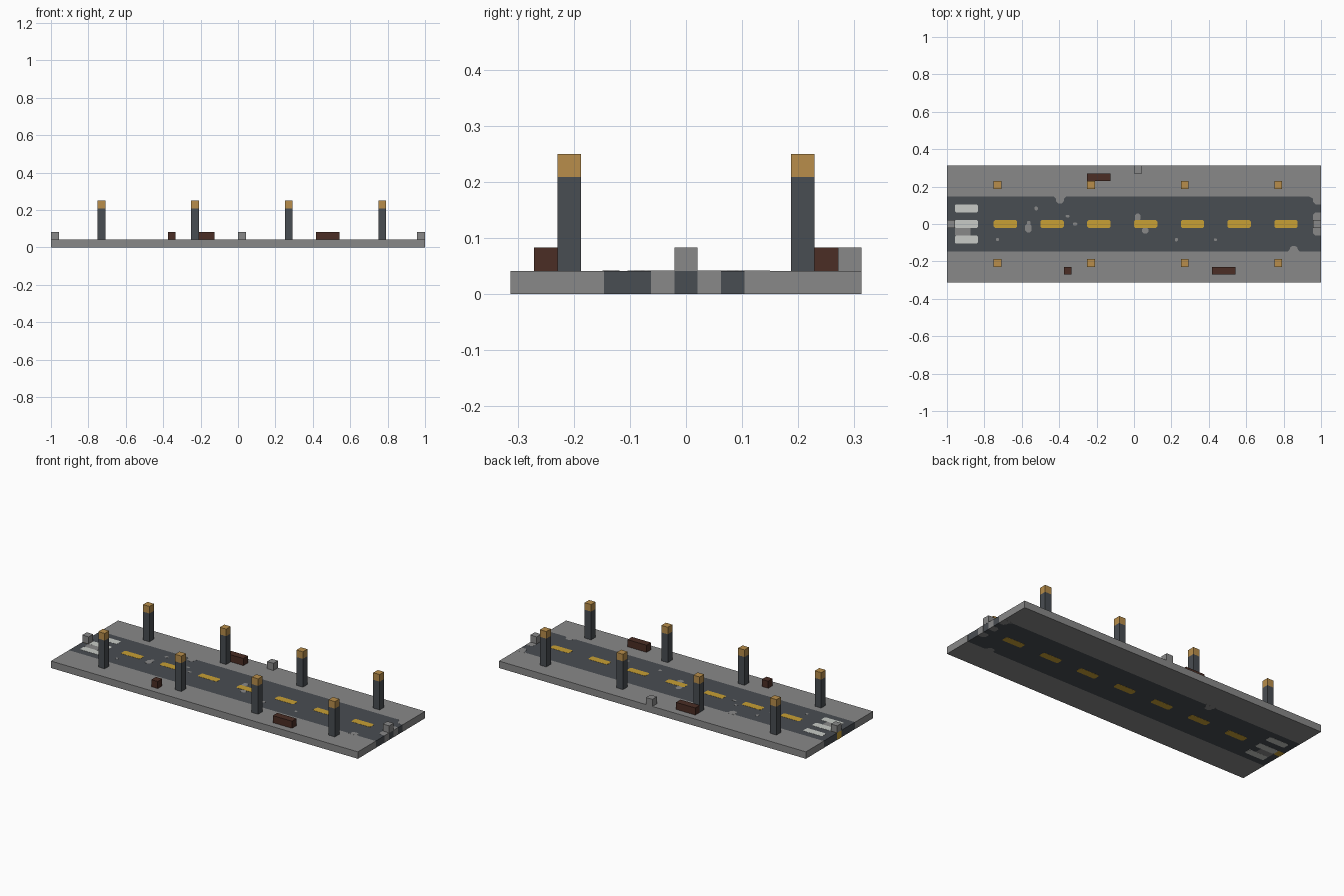
import bpy
import bmesh
from mathutils import Vector

old = bpy.data.objects.get("Cube")
if old:
    bpy.data.objects.remove(old, do_unlink=True)

U = 1 / 24            # one block of the layout
TOP = U               # walking surface height
ROAD = 3.5 * U        # half width of the road


def material(name, rgb):
    m = bpy.data.materials.new(name)
    m.use_nodes = True
    m.diffuse_color = (*rgb, 1)
    m.node_tree.nodes["Principled BSDF"].inputs["Base Color"].default_value = (*rgb, 1)
    return m


CONCRETE = material("concrete grey", (0.25, 0.25, 0.25))
ASPHALT = material("asphalt", (0.066, 0.074, 0.084))
YELLOW = material("line yellow", (0.58, 0.35, 0.035))
WHITE = material("crossing white", (0.58, 0.60, 0.57))
LAMP = material("lamp amber", (0.48, 0.27, 0.07))
BROWN = material("dark wood", (0.07, 0.027, 0.018))


def prism(name, outline, z0, z1, mat):
    """Extrude a flat outline between two heights."""
    bm = bmesh.new()
    face = bm.faces.new([bm.verts.new((x, y, z0)) for x, y in outline])
    new = bmesh.ops.extrude_face_region(bm, geom=[face])["geom"]
    verts = [v for v in new if isinstance(v, bmesh.types.BMVert)]
    bmesh.ops.translate(bm, verts=verts, vec=Vector((0, 0, z1 - z0)))
    bmesh.ops.recalc_face_normals(bm, faces=bm.faces)
    mesh = bpy.data.meshes.new(name)
    bm.to_mesh(mesh)
    bm.free()
    mesh.materials.append(mat)
    obj = bpy.data.objects.new(name, mesh)
    bpy.context.collection.objects.link(obj)
    return obj


def rect(x, y, w, d, cut=0.0):
    """Rectangle centred on x, y with optionally clipped corners."""
    a, b = w / 2, d / 2
    if not cut:
        return [(x - a, y - b), (x + a, y - b), (x + a, y + b), (x - a, y + b)]
    return [(x - a + cut, y - b), (x + a - cut, y - b), (x + a, y - b + cut),
            (x + a, y + b - cut), (x + a - cut, y + b), (x - a + cut, y + b),
            (x - a, y + b - cut), (x - a, y - b + cut)]


def block(name, x, y, z, w, d, h, mat):
    return prism(name, rect(x, y, w, d), z, z + h, mat)


# Thin layers keep the painted shapes just clear of the slab
LOW, GREY_TOP, PAINT_TOP = 0.0006, TOP + 0.0004, TOP + 0.0008

# Road and pavements
block("road", 0, 0, LOW, 2 - 0.001, 2 * ROAD, TOP - LOW, ASPHALT)
for side, label in ((-1, "front"), (1, "back")):
    block(label + "_pavement", 0, side * 5.5 * U, LOW, 2, 4 * U, TOP - LOW, CONCRETE)

# Centre line dashes
for i in range(7):
    x = -0.6875 + i * 0.25
    prism("centre_dash", rect(x, 0, 3 * U, U, 0.007), 0, PAINT_TOP, YELLOW)
block("end_dash", -1 + U / 2, 0, 0, U, U, PAINT_TOP, YELLOW)

# Crossing stripes with worn concrete between two of them
for k in (-2, 0, 2):
    prism("crossing_stripe", rect(-1 + 2.5 * U, k * U, 3 * U, U, 0.006), 0, PAINT_TOP, WHITE)
block("worn_crossing", -1 + 2 * U, -U, 0.0003, 2 * U, U, GREY_TOP, CONCRETE)

# Crumbled notches where the pavement spills onto the road
NOTCH = [(-0.036, 0.004), (-0.022, -0.010), (-0.020, -0.026), (-0.010, -0.036),
         (0.010, -0.036), (0.020, -0.026), (0.022, -0.010), (0.036, 0.004)]
for x, side, depth in ((-9.5 * U, 1, 1.0), (20.5 * U, -1, 0.75)):
    shape = [(x + px, side * (ROAD + py * depth)) for px, py in NOTCH]
    prism("pavement_notch", shape, 0.0003, GREY_TOP, CONCRETE)
corner = [(1, ROAD + 0.004), (1 - 1.7 * U, ROAD + 0.004), (1 - U, ROAD - 0.010),
          (1 - U, ROAD - 0.028), (1 - 0.7 * U, ROAD - U), (1, ROAD - U)]
prism("corner_notch", corner, 0.0003, GREY_TOP, CONCRETE)

# Broken concrete at the road's right end
for side in (-1, 1):
    patch = [(1, side * U / 2), (1 - U, side * U / 2), (1 - U, side * 1.25 * U),
             (1 - 0.7 * U, side * 1.5 * U), (1, side * 1.5 * U)]
    prism("end_patch", patch, 0.0003, GREY_TOP, CONCRETE)

# Worn spots on the road surface: x, y, width, depth
for x, y, w, d in ((-0.565, -0.022, 0.034, 0.045), (-0.562, 0.006, 0.018, 0.022),
                   (0.02, 0.036, 0.03, 0.04), (0.06, -0.035, 0.034, 0.03),
                   (-0.355, 0.042, 0.02, 0.014), (-0.315, 0, 0.024, 0.014),
                   (-0.73, -2 * U, 0.016, 0.016), (-0.523, 2 * U, 0.02, 0.02),
                   (0.227, -2 * U, 0.018, 0.018), (0.435, -2 * U, 0.016, 0.014)):
    prism("worn_spot", rect(x, y, w, d, min(w, d) * 0.28), TOP - 0.001, GREY_TOP, CONCRETE)

# Street lamps, mirrored across the road
for i in range(4):
    for side in (-1, 1):
        x, y = -17.5 * U + i * 12 * U, side * 5 * U
        block("lamp_post", x, y, TOP, U, U, 4 * U, ASPHALT)
        block("lamp_head", x, y, 5 * U, U, U, U, LAMP)

# Benches and a wooden crate
block("back_bench", -4.5 * U, 6 * U, TOP, 3 * U, U, U, BROWN)
block("front_bench", 11.5 * U, -6 * U, TOP, 3 * U, U, U, BROWN)
block("crate", -8.5 * U, -6 * U, TOP, U, U, U, BROWN)

# Loose concrete rubble
for x, y in ((-23.5, 0), (23.5, 0), (0.5, 7)):
    block("rubble", x * U, y * U, TOP, U, U, U, CONCRETE)
